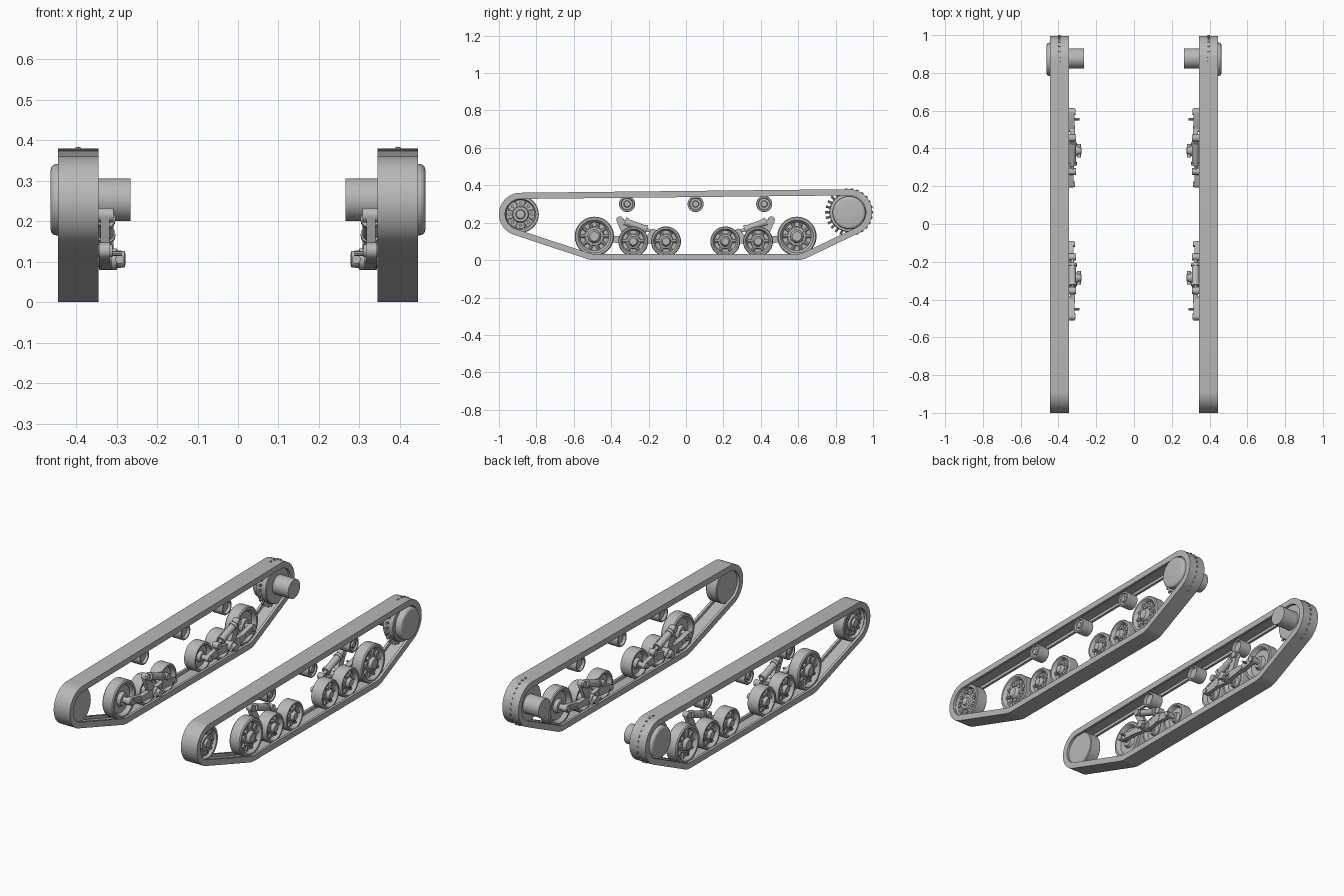
import bpy, bmesh, math
from mathutils import Vector
from mathutils.geometry import convex_hull_2d

if "Cube" in bpy.data.objects:
    bpy.data.objects.remove(bpy.data.objects["Cube"], do_unlink=True)

steel = bpy.data.materials.new("grey_steel")
steel.use_nodes = True
steel.diffuse_color = (0.48, 0.48, 0.48, 1)
steel.node_tree.nodes["Principled BSDF"].inputs["Base Color"].default_value = steel.diffuse_color

MID_Y = 0.0515          # the two suspension units mirror about this line
IN_X, OUT_X = 0.345, 0.445
IDLER, SPROCKET = (-0.885, 0.245), (0.872, 0.256)


def finish(bm, name):
    """Turn a bmesh into an object on the +x side, mirrored to -x."""
    bmesh.ops.recalc_face_normals(bm, faces=bm.faces)
    mesh = bpy.data.meshes.new(name)
    bm.to_mesh(mesh)
    bm.free()
    mesh.materials.append(steel)
    ob = bpy.data.objects.new(name, mesh)
    bpy.context.collection.objects.link(ob)
    bpy.ops.object.select_all(action='DESELECT')
    ob.select_set(True)
    bpy.context.view_layer.objects.active = ob
    bpy.ops.object.shade_smooth_by_angle(angle=math.radians(32))
    ob.modifiers.new("other_side", 'MIRROR').use_mirror_merge = False
    return ob


def skin(bm, rings, closed):
    """Join rings of points with quads; cap the ends unless closed."""
    rings = [[bm.verts.new(p) for p in ring] for ring in rings]
    n = len(rings[0])
    pairs = list(zip(rings, rings[1:])) + ([(rings[-1], rings[0])] if closed else [])
    for a, b in pairs:
        for i in range(n):
            j = (i + 1) % n
            bm.faces.new((a[i], a[j], b[j], b[i]))
    if not closed:
        bm.faces.new(rings[0])
        bm.faces.new(rings[-1])


def lathe(bm, centre, profile, sides=40):
    """Revolve (x, radius) pairs about an axle along x."""
    y, z = centre
    turn = [math.tau * i / sides for i in range(sides)]
    skin(bm, [[(x, y + r * math.cos(t), z + r * math.sin(t)) for t in turn]
              for x, r in profile], False)


def rod(bm, p, q, r, sides=16):
    p, q = Vector(p), Vector(q)
    rot = (q - p).to_track_quat('Z', 'Y')
    turn = [math.tau * i / sides for i in range(sides)]
    ring = [rot @ Vector((r * math.cos(t), r * math.sin(t), 0)) for t in turn]
    skin(bm, [[p + v for v in ring], [q + v for v in ring]], False)


def plate(bm, circles, x0, x1):
    """Flat plate wrapped round (y, z, radius) circles."""
    pts = [(y + r * math.cos(math.tau * i / 20), z + r * math.sin(math.tau * i / 20))
           for y, z, r in circles for i in range(20)]
    outline = [pts[i] for i in convex_hull_2d(pts)]
    skin(bm, [[(x, y, z) for y, z in outline] for x in (x0, x1)], False)


def around(centre, r, count, phase=0):
    for i in range(count):
        t = math.tau * (i + phase) / count
        yield t, centre[0] + r * math.cos(t), centre[1] + r * math.sin(t)


# Track belt: a lipped channel swept round the end wheels
stops = [(*IDLER, 0.115), (*SPROCKET, 0.123), (-0.49, 0.127, 0.127), (0.593, 0.127, 0.127)]
samples = [(y, z, r, math.tau * i / 80) for y, z, r in stops for i in range(80)]
hull = convex_hull_2d([(y + r * math.cos(t), z + r * math.sin(t)) for y, z, r, t in samples])
lip, deep, thin = 0.014, 0.033, 0.017
section = [(IN_X, 0), (OUT_X, 0), (OUT_X, deep), (OUT_X - lip, deep), (OUT_X - lip, thin),
           (IN_X + lip, thin), (IN_X + lip, deep), (IN_X, deep)]
bm = bmesh.new()
skin(bm, [[(x, y + (r - d) * math.cos(t), z + (r - d) * math.sin(t)) for x, d in section]
          for y, z, r, t in (samples[i] for i in hull)], True)
finish(bm, "track_belt")


def road_wheel(name, centre, R, spokes):
    a, b, m = 0.361, 0.429, 0.395
    rim, dish = R * 0.8, R * 0.72
    bm = bmesh.new()
    lathe(bm, centre, [
        (a + 0.004, 0.012), (a + 0.004, R * 0.3), (m - 0.012, R * 0.38), (m - 0.012, dish),
        (a + 0.004, rim), (a, R * 0.84), (a, R * 0.95), (a + 0.006, R),
        (b - 0.006, R), (b, R * 0.95), (b, R * 0.84), (b - 0.004, rim),
        (m + 0.012, dish), (m + 0.012, R * 0.5), (b - 0.014, R * 0.46), (b - 0.012, R * 0.34),
        (b, R * 0.3), (b + 0.006, R * 0.24), (b + 0.006, 0.008)], 48)
    # Raised ribs from hub to rim
    for t, y, z in around(centre, dish, spokes):
        rod(bm, (m + 0.012, *centre), (m + 0.014, y, z), 0.009, 8)
    # Hub bolts
    for t, y, z in around(centre, R * 0.4, 8, 0.5):
        rod(bm, (b - 0.016, y, z), (b - 0.007, y, z), 0.004, 6)
    finish(bm, name)


# Return rollers under the upper run
for name, y in (("front", -0.315), ("middle", MID_Y), ("rear", 0.418)):
    bm = bmesh.new()
    lathe(bm, (y, 0.3), [(0.375, 0.01), (0.375, 0.03), (0.361, 0.034), (0.361, 0.041), (0.364, 0.043),
                         (0.426, 0.043), (0.429, 0.041), (0.429, 0.033), (0.42, 0.03),
                         (0.42, 0.018), (0.428, 0.015), (0.428, 0.005)], 32)
    finish(bm, name + "_return_roller")

# Front idler with ribs, hub and bolts
bm = bmesh.new()
lathe(bm, IDLER, [(0.361, 0.02), (0.361, 0.094), (0.365, 0.098), (0.425, 0.098), (0.429, 0.094),
                  (0.429, 0.082), (0.412, 0.076), (0.416, 0.045), (0.426, 0.04),
                  (0.426, 0.026), (0.437, 0.022), (0.439, 0.008)], 48)
for t, y, z in around(IDLER, 0.06, 8):
    rod(bm, (0.41, y, z), (0.424, y, z), 0.009, 10)
for t, y, z in around(IDLER, 0.074, 8, 0.5):
    rod(bm, (0.412, *IDLER), (0.411, y, z), 0.006, 8)
finish(bm, "front_idler")

# Drive sprocket with teeth poking through the belt
bm = bmesh.new()
lathe(bm, SPROCKET, [(0.362, 0.03), (0.362, 0.102), (0.366, 0.106), (0.424, 0.106),
                     (0.428, 0.102), (0.428, 0.03)], 48)
for t, y, z in around(SPROCKET, 0.128, 26):
    _, y0, z0 = next(around(SPROCKET, 0.1, 1, t / math.tau))
    rod(bm, (0.395, y0, z0), (0.395, y, z), 0.0065, 8)
finish(bm, "drive_sprocket")

# Rounded final drive cover outside, drive shaft inside
bm = bmesh.new()
lathe(bm, (0.872, 0.253), [(0.42, 0.088), (0.449, 0.088), (0.456, 0.086), (0.461, 0.081),
                           (0.463, 0.073), (0.463, 0.02)], 48)
finish(bm, "final_drive_cover")
bm = bmesh.new()
lathe(bm, (0.877, 0.253), [(0.265, 0.053), (0.37, 0.053)], 40)
finish(bm, "drive_shaft")


# Suspension units: one large and two small wheels, arms and spring
def suspension(end, flip):
    def Y(y):
        return 2 * MID_Y - y if flip else y

    big, near, far = (Y(-0.49), 0.127), (Y(-0.282), 0.1), (Y(-0.107), 0.1)
    road_wheel(end + "_large_wheel", big, 0.105, 10)
    road_wheel(end + "_inner_small_wheel", near, 0.08, 6)
    road_wheel(end + "_outer_small_wheel", far, 0.08, 6)

    # Swing arm from the large wheel, bent into an upright crank
    bm = bmesh.new()
    plate(bm, [(*big, 0.02), (Y(-0.4), 0.112, 0.016)], 0.316, 0.343)
    plate(bm, [(Y(-0.4), 0.112, 0.016), (Y(-0.3), 0.106, 0.024)], 0.312, 0.338)
    plate(bm, [(Y(-0.3), 0.106, 0.024), (Y(-0.355), 0.215, 0.018)], 0.318, 0.34)
    rod(bm, (0.31, *big), (0.37, *big), 0.016)
    rod(bm, (0.288, Y(-0.452), 0.12), (0.32, Y(-0.452), 0.12), 0.006, 10)
    finish(bm, end + "_swing_arm")

    # Pivot housing and cap
    bm = bmesh.new()
    lathe(bm, (Y(-0.285), 0.106), [(0.278, 0.012), (0.28, 0.02), (0.298, 0.022),
                                   (0.3, 0.027), (0.342, 0.027)], 24)
    rod(bm, (0.292, Y(-0.32), 0.106), (0.292, Y(-0.25), 0.106), 0.011)
    finish(bm, end + "_pivot_housing")

    # Spring strut between crank and bogie
    bm = bmesh.new()
    top, low = Vector((0.326, Y(-0.352), 0.215)), Vector((0.326, Y(-0.175), 0.15))
    for a, b, r in ((0, 1, 0.009), (0.2, 0.75, 0.019), (0.14, 0.22, 0.023), (0.72, 0.8, 0.023)):
        rod(bm, top.lerp(low, a), top.lerp(low, b), r, 20)
    for p in (top, low):
        rod(bm, (0.308, p.y, p.z), (0.344, p.y, p.z), 0.018)
    finish(bm, end + "_spring_strut")

    # Bogie beam carrying the small wheels
    bm = bmesh.new()
    plate(bm, [(*near, 0.02), (Y(-0.195), 0.112, 0.024)], 0.32, 0.343)
    plate(bm, [(Y(-0.195), 0.112, 0.024), (*far, 0.018)], 0.32, 0.343)
    plate(bm, [(Y(-0.195), 0.112, 0.022), (low.y, low.z, 0.016)], 0.318, 0.336)
    for c in (near, far):
        rod(bm, (0.312, *c), (0.37, *c), 0.014)
    finish(bm, end + "_bogie_beam")


suspension("front", False)
suspension("rear", True)
